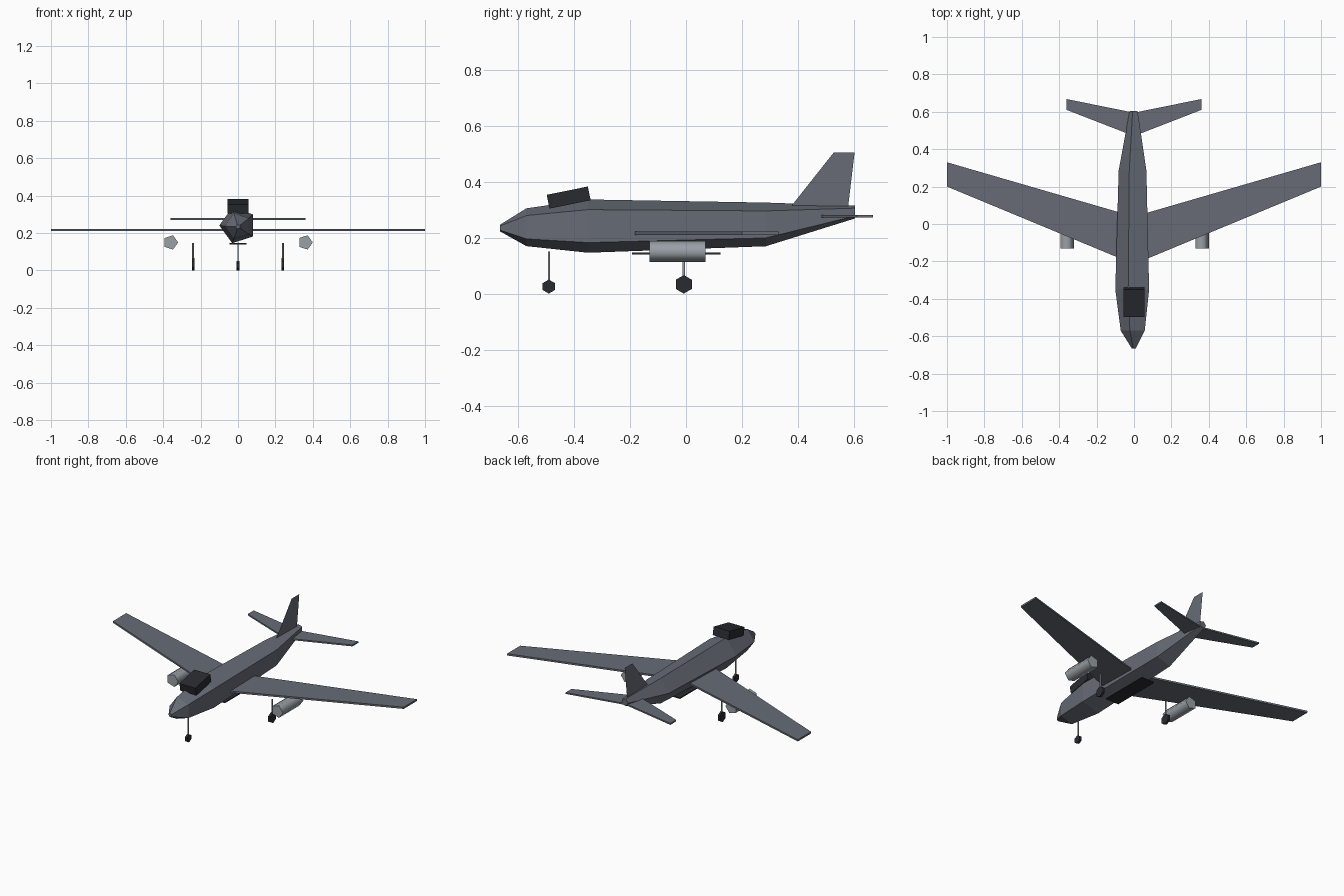
import bpy
import bmesh
from math import cos, sin, pi, radians
from mathutils import Vector

cube = bpy.data.objects.get("Cube")
if cube:
    bpy.data.objects.remove(cube, do_unlink=True)


def material(name, rgb):
    m = bpy.data.materials.new(name)
    m.use_nodes = True
    m.diffuse_color = (*rgb, 1)
    m.node_tree.nodes["Principled BSDF"].inputs["Base Color"].default_value = (*rgb, 1)
    return m


body_grey = material("body grey", (0.135, 0.148, 0.18))
metal = material("light metal", (0.32, 0.35, 0.38))
dark = material("dark grey", (0.023, 0.024, 0.03))


def finish(name, bm, mat, smooth=False):
    bmesh.ops.recalc_face_normals(bm, faces=bm.faces)
    mesh = bpy.data.meshes.new(name)
    bm.to_mesh(mesh)
    bm.free()
    mesh.materials.append(mat)
    obj = bpy.data.objects.new(name, mesh)
    bpy.context.collection.objects.link(obj)
    if smooth:
        bpy.ops.object.select_all(action="DESELECT")
        obj.select_set(True)
        bpy.context.view_layer.objects.active = obj
        bpy.ops.object.shade_smooth_by_angle(angle=radians(80))
    return obj


def loft(name, rings, mat, smooth=False):
    """Skin a list of equal rings of points and cap both ends."""
    bm = bmesh.new()
    loops = [[bm.verts.new(p) for p in ring] for ring in rings]
    n = len(loops[0])
    for a, b in zip(loops, loops[1:]):
        for i in range(n):
            j = (i + 1) % n
            bm.faces.new((a[i], a[j], b[j], b[i]))
    bm.faces.new(loops[0])
    bm.faces.new(loops[-1])
    return finish(name, bm, mat, smooth)


def ring(centre, radius, sides, axis, phase=0.0):
    """Regular polygon around a point, facing along the given axis."""
    u, v = {"x": ((0, 1, 0), (0, 0, 1)),
            "y": ((1, 0, 0), (0, 0, 1)),
            "z": ((1, 0, 0), (0, 1, 0))}[axis]
    angles = [phase + 2 * pi * i / sides for i in range(sides)]
    return [Vector(centre) + radius * (cos(a) * Vector(u) + sin(a) * Vector(v))
            for a in angles]


def slab(name, outline, z0, z1, mat):
    return loft(name, [[(x, y, z) for x, y in outline] for z in (z0, z1)], mat)


# Five-sided fuselage: y, centre height, radius
stations = [(-0.665, 0.234, 0.012), (-0.57, 0.237, 0.071), (-0.35, 0.241, 0.1),
            (0.285, 0.247, 0.082), (0.603, 0.291, 0.024)]
loft("fuselage", [ring((0, y, z), r, 5, "y", pi) for y, z, r in stations], body_grey)

# Tilted cockpit block
canopy = slab("cockpit", [(-0.055, -0.075), (0.055, -0.075), (0.055, 0.075), (-0.055, 0.075)],
              -0.025, 0.025, dark)
canopy.location = (0, -0.419, 0.343)
canopy.rotation_euler.x = 0.2

# Belly plate
slab("belly_plate", [(-0.045, -0.192), (0.045, -0.192), (0.045, 0.123), (-0.045, 0.123)],
     0.14, 0.146, dark)

# Flat tail fin
bm = bmesh.new()
bm.faces.new([bm.verts.new((0, y, z)) for y, z in
              [(0.374, 0.31), (0.579, 0.31), (0.602, 0.503), (0.527, 0.503)]])
finish("tail_fin", bm, body_grey)

# Landing gear leg with a six-sided wheel
def gear(name, x, y, radius, leg, top):
    loft(name + "_wheel", [ring((x + dx, y, radius), radius, 6, "x", pi / 2)
                           for dx in (-0.007, 0.007)], dark)
    loft(name + "_strut", [ring((x, y, z), leg, 6, "z") for z in (radius, top)], metal, True)


gear("nose", 0, -0.49, 0.025, 0.004, 0.15)

for side, s in (("left", 1), ("right", -1)):
    # Swept wing and tailplane
    slab(side + "_wing", [(s * x, y) for x, y in
                          [(0.06, -0.19), (1, 0.2), (1, 0.33), (0.06, 0.057)]],
         0.21, 0.221, body_grey)
    slab(side + "_tailplane", [(s * x, y) for x, y in
                               [(0.015, 0.476), (0.36, 0.61), (0.36, 0.668), (0.015, 0.598)]],
         0.271, 0.28, body_grey)
    # Engine pod
    loft(side + "_engine", [ring((s * 0.36, y, 0.15), 0.04, 5, "y") for y in (-0.13, 0.07)],
         metal, True)
    gear(side + "_main", s * 0.24, -0.008, 0.033, 0.005, 0.147)
